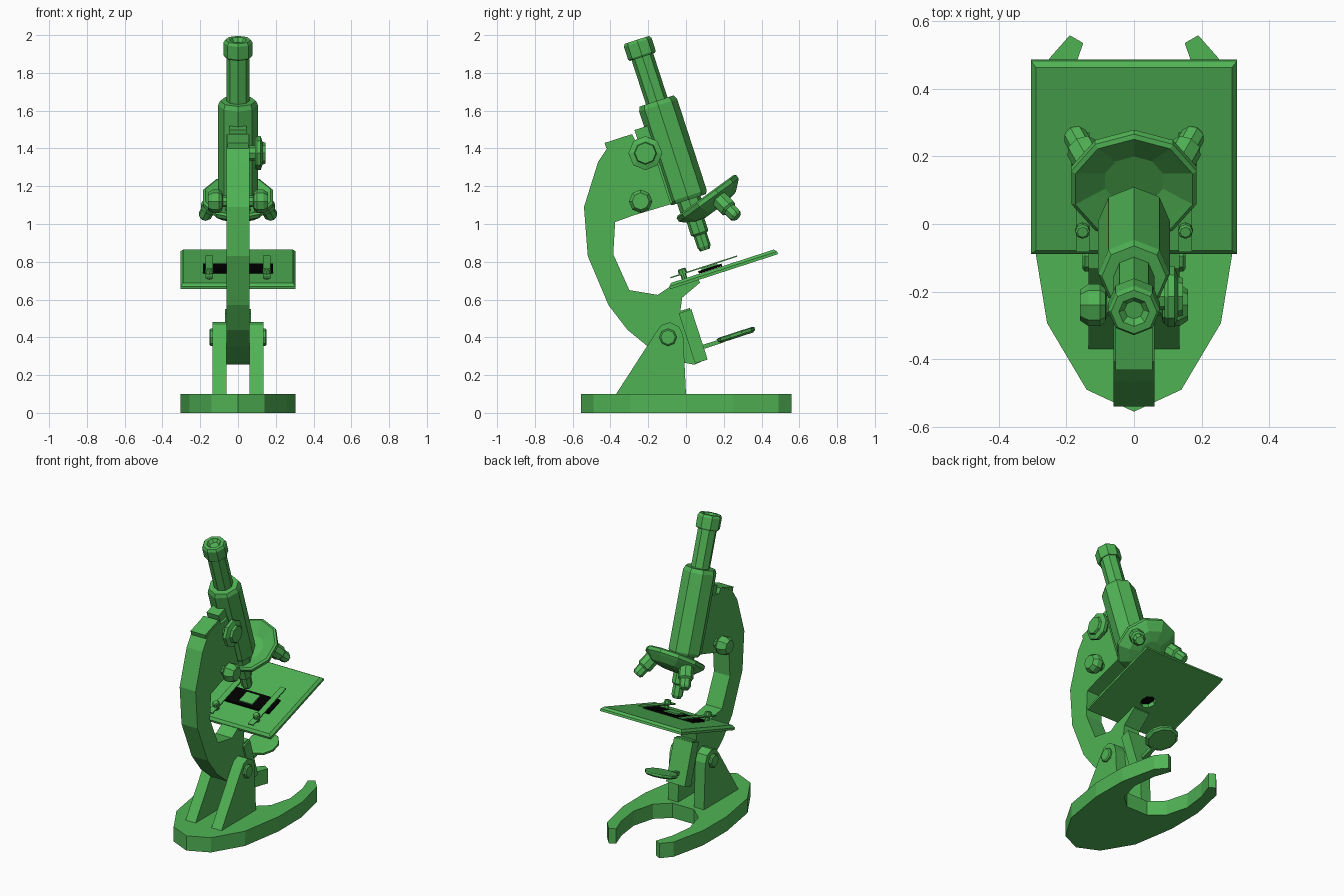
import bpy, bmesh, math
from mathutils import Matrix, Vector

if "Cube" in bpy.data.objects:
    bpy.data.objects.remove(bpy.data.objects["Cube"])


def material(name, rgb):
    m = bpy.data.materials.new(name)
    m.use_nodes = True
    m.diffuse_color = (*rgb, 1)
    m.node_tree.nodes["Principled BSDF"].inputs["Base Color"].default_value = (*rgb, 1)
    return m


GREEN = material("green enamel", (0.08, 0.45, 0.09))
BLACK = material("black glass", (0, 0, 0))
TILT = math.radians(18)


def finish(name, bm, matrix=Matrix(), mat=GREEN):
    bmesh.ops.transform(bm, matrix=matrix, verts=bm.verts)
    bmesh.ops.recalc_face_normals(bm, faces=bm.faces)
    mesh = bpy.data.meshes.new(name)
    bm.to_mesh(mesh)
    bm.free()
    mesh.materials.append(mat)
    ob = bpy.data.objects.new(name, mesh)
    bpy.context.collection.objects.link(ob)
    return ob


def frame(y, z, tilt=TILT, x=0):
    return Matrix.Translation((x, y, z)) @ Matrix.Rotation(tilt, 4, 'X')


def prism(name, pts, lo, hi, axis='X'):
    """Extrude an outline: (y, z) along X or (x, y) along Z."""
    bm = bmesh.new()
    put = (lambda a, b, t: (t, a, b)) if axis == 'X' else (lambda a, b, t: (a, b, t))
    face = bm.faces.new([bm.verts.new(put(a, b, lo)) for a, b in pts])
    moved = bmesh.ops.extrude_face_region(bm, geom=[face])["geom"]
    verts = [v for v in moved if isinstance(v, bmesh.types.BMVert)]
    bmesh.ops.translate(bm, verts=verts, vec=put(0, 0, hi - lo))
    return finish(name, bm)


def lathe(name, profile, matrix, sides=8):
    """Revolve (radius, height) points; ends are closed by flat caps."""
    bm = bmesh.new()
    rings = []
    for r, h in profile:
        rings.append([bm.verts.new((r * math.sin(math.tau * i / sides),
                                    r * math.cos(math.tau * i / sides), h)) for i in range(sides)])
    for a, b in zip(rings, rings[1:]):
        for i in range(sides):
            j = (i + 1) % sides
            bm.faces.new((a[i], a[j], b[j], b[i]))
    bm.faces.new(rings[0])
    bm.faces.new(rings[-1])
    return finish(name, bm, matrix)


def box(name, size, matrix, mat=GREEN, bevel=0):
    bm = bmesh.new()
    bmesh.ops.create_cube(bm, size=1, matrix=Matrix.Diagonal((*size, 1)))
    if bevel:
        top = [e for e in bm.edges if all(v.co.z > 0 for v in e.verts)]
        bmesh.ops.bevel(bm, geom=top, offset=bevel, segments=1, affect='EDGES')
    return finish(name, bm, matrix, mat)


def along(start, direction):
    """Matrix whose Z axis points from start along direction."""
    return Matrix.Translation(start) @ Vector(direction).to_track_quat('Z', 'Y').to_matrix().to_4x4()


# Horseshoe base
half = [(0.14, -0.49), (0.257, -0.293), (0.305, 0), (0.303, 0.25), (0.25, 0.49), (0.19, 0.558),
        (0.15, 0.535), (0.19, 0.42), (0.21, 0.26), (0.17, 0.11), (0.08, 0.03)]
prism("base", [(0, -0.555)] + half + [(-x, y) for x, y in reversed(half)], 0, 0.1, 'Z')

# Curved arm with the straight lower limb
prism("arm", [(-0.285, 1.475), (-0.405, 1.42), (-0.465, 1.33), (-0.54, 1.09), (-0.52, 0.83),
              (-0.41, 0.57), (-0.31, 0.44), (-0.2, 0.35), (-0.03, 0.27), (0.045, 0.255),
              (0.11, 0.285), (0.02, 0.555), (-0.03, 0.54), (-0.02, 0.61), (0.075, 0.69),
              (0.06, 0.715), (-0.09, 0.665), (-0.15, 0.625), (-0.3, 0.65), (-0.385, 0.84),
              (-0.375, 1.01), (-0.28, 1.045), (-0.08, 1.105), (-0.195, 1.46), (-0.27, 1.445)],
      -0.06, 0.06)
box("arm_cap", (0.11, 0.15, 0.03), frame(-0.355, 1.438))

# Twin pillars and their pivot
for s in (-1, 1):
    prism("pillar", [(-0.37, 0.1), (0, 0.1), (-0.015, 0.41), (-0.035, 0.455), (-0.085, 0.48),
                     (-0.13, 0.465), (-0.16, 0.425)], s * 0.06, s * 0.135)
    lathe("pivot_bolt", [(0.046, 0), (0.046, 0.025), (0.038, 0.032)],
          along((s * 0.12, -0.095, 0.4), (s, 0, 0)))

# Lower limb plate and mirror
box("limb_plate", (0.14, 0.07, 0.28), frame(0.038, 0.405))
box("mirror_stem", (0.03, 0.14, 0.022), frame(0.13, 0.362))
lathe("mirror", [(0.09, -0.015), (0.105, -0.005), (0.105, 0.01), (0.09, 0.015)], frame(0.265, 0.412), 10)

# Tilted stage with a light hole
stage = box("stage", (0.61, 0.6, 0.03), frame(0.197, 0.762), bevel=0.015)
cutter = lathe("hole_cutter", [(0.05, -0.1), (0.05, 0.1)], frame(0.13, 0.741))
cutter.hide_render = True
mod = stage.modifiers.new("hole", 'BOOLEAN')
mod.operation, mod.object, mod.solver = 'DIFFERENCE', cutter, 'EXACT'
bpy.context.view_layer.objects.active = stage
bpy.ops.object.modifier_apply(modifier="hole")
bpy.data.objects.remove(cutter)

# Slide, cover glass and clips
STAGE = frame(0.197, 0.762)
box("slide", (0.37, 0.13, 0.014), STAGE @ Matrix.Translation((0, -0.065, 0.023)), BLACK)
box("cover_glass", (0.1, 0.09, 0.008), STAGE @ Matrix.Translation((0, -0.065, 0.034)))
for s in (-1, 1):
    box("clip", (0.04, 0.37, 0.007), STAGE @ Matrix.Translation((s * 0.152, -0.095, 0.042)))
    lathe("clip_screw", [(0.015, 0), (0.015, 0.03), (0.022, 0.03), (0.022, 0.055), (0.016, 0.06)],
          STAGE @ Matrix.Translation((s * 0.152, -0.21, 0.01)))

# Eyepiece and body tube, measured down from the top of the axis
TOP = frame(-0.26, 1.975)
lathe("eyepiece", [(0.06, -0.37), (0.06, -0.09), (0.07, -0.095), (0.077, -0.085), (0.077, -0.015),
                   (0.068, 0), (0.045, 0), (0.028, -0.02)], TOP)
lathe("body_tube", [(0.095, -0.89), (0.106, -0.87), (0.106, -0.365), (0.095, -0.34), (0.06, -0.34)], TOP)
lathe("tube_neck", [(0.065, -0.99), (0.065, -0.87)], TOP)
box("rack_slide", (0.09, 0.09, 0.43), TOP @ Matrix.Translation((0, -0.115, -0.665)))

# Revolving nosepiece: a shallow bowl
lathe("nosepiece", [(0.07, -0.075), (0.14, -0.06), (0.18, -0.025), (0.195, -0.01), (0.195, 0.012),
                    (0.182, 0.02), (0.165, 0.012), (0.09, -0.02)], frame(0.115, 1.135, math.radians(36)), 10)

# Objectives
lathe("long_objective", [(0.048, -1.0), (0.048, -1.075), (0.036, -1.085), (0.036, -1.15),
                         (0.026, -1.17)], TOP)
for s in (-1, 1):
    lathe("side_objective", [(0.048, 0), (0.048, 0.08), (0.036, 0.09), (0.036, 0.135), (0.026, 0.15)],
          along((s * 0.125, 0.172, 1.135), (s * 0.37, 0.66, -0.66)))

# Focus knobs: fine pair and one coarse
knob = [(0.03, 0), (0.03, 0.02), (0.05, 0.025), (0.062, 0.04), (0.062, 0.075), (0.045, 0.1)]
for s in (-1, 1):
    lathe("fine_knob", knob, along((s * 0.06, -0.24, 1.12), (s, 0, 0)))
lathe("coarse_knob", [(0.04, 0), (0.04, 0.035), (0.08, 0.035), (0.09, 0.045), (0.09, 0.065),
                      (0.06, 0.075), (0.055, 0.09)], along((0.055, -0.215, 1.375), (1, 0, 0)))
